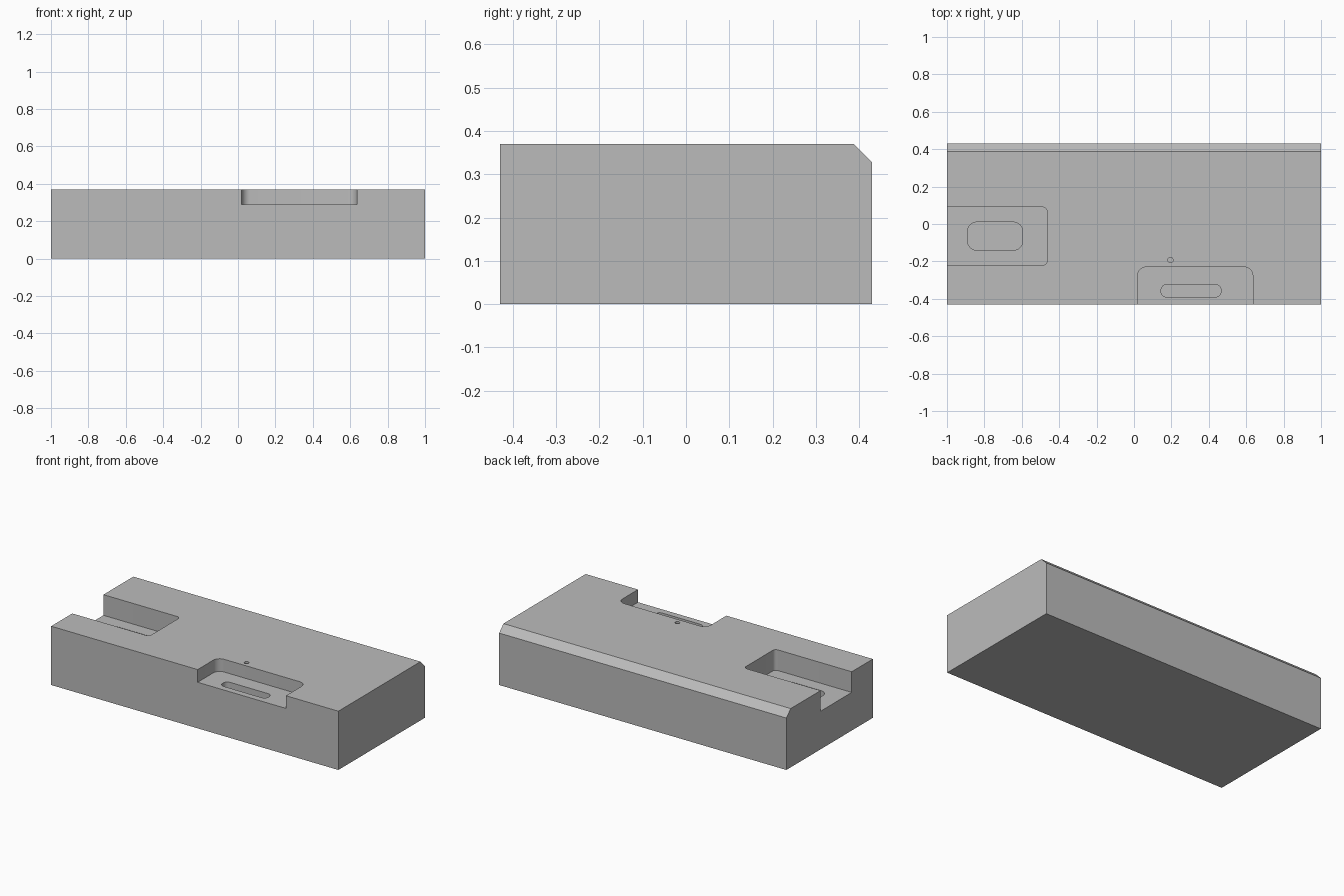
import bpy, bmesh
from math import cos, sin, pi, radians

old = bpy.data.objects.get("Cube")
if old:
    bpy.data.objects.remove(old, do_unlink=True)

grey = bpy.data.materials.new("plain grey")
grey.use_nodes = True
colour = (0.5, 0.5, 0.5, 1)
grey.diffuse_color = colour
grey.node_tree.nodes["Principled BSDF"].inputs["Base Color"].default_value = colour

TOP = 0.37


def prism(name, points, offset):
    """Extrude a closed outline along an offset vector."""
    bm = bmesh.new()
    face = bm.faces.new([bm.verts.new(p) for p in points])
    moved = bmesh.ops.extrude_face_region(bm, geom=[face])["geom"]
    verts = [v for v in moved if isinstance(v, bmesh.types.BMVert)]
    bmesh.ops.translate(bm, verts=verts, vec=offset)
    bmesh.ops.recalc_face_normals(bm, faces=bm.faces)
    mesh = bpy.data.meshes.new(name)
    bm.to_mesh(mesh)
    bm.free()
    mesh.materials.append(grey)
    obj = bpy.data.objects.new(name, mesh)
    bpy.context.collection.objects.link(obj)
    return obj


def rounded_outline(x0, x1, y0, y1, r, z, steps=8):
    """Rectangle with rounded corners, lying at height z."""
    corners = [(x1 - r, y1 - r), (x0 + r, y1 - r), (x0 + r, y0 + r), (x1 - r, y0 + r)]
    points = []
    for i, (cx, cy) in enumerate(corners):
        for s in range(steps + 1):
            a = (i + s / steps) * pi / 2
            points.append((cx + r * cos(a), cy + r * sin(a), z))
    return points


# Block with a chamfer along the rear top edge
profile = [(-0.43, 0), (0.43, 0), (0.43, 0.327), (0.387, TOP), (-0.43, TOP)]
block = prism("block", [(-1, y, z) for y, z in profile], (2, 0, 0))

# Recesses: x range, y range, corner radius, floor height
recesses = {
    "side_pocket": (-1.2, -0.465, -0.22, 0.09, 0.022, 0.24),
    "front_pocket": (0.02, 0.635, -0.6, -0.23, 0.045, 0.29),
    "side_slot": (-0.89, -0.595, -0.14, 0.01, 0.05, 0.12),
    "front_slot": (0.145, 0.465, -0.39, -0.325, 0.028, 0.17),
}
cutters = []
for name, (x0, x1, y0, y1, r, floor) in recesses.items():
    outline = rounded_outline(x0, x1, y0, y1, r, floor)
    cutters.append(prism(name + "_cutter", outline, (0, 0, 0.5 - floor)))

# Small round pin hole behind the front pocket
ring = [(0.195 + 0.014 * cos(i * pi / 12), -0.193 + 0.014 * sin(i * pi / 12), 0.25)
        for i in range(24)]
cutters.append(prism("pin_hole_cutter", ring, (0, 0, 0.25)))

bpy.context.view_layer.objects.active = block
for cutter in cutters:
    mod = block.modifiers.new(cutter.name, "BOOLEAN")
    mod.operation = "DIFFERENCE"
    mod.solver = "EXACT"
    mod.object = cutter
    bpy.ops.object.modifier_apply(modifier=mod.name)
    bpy.data.objects.remove(cutter, do_unlink=True)

bpy.ops.object.select_all(action="DESELECT")
block.select_set(True)
bpy.ops.object.shade_smooth_by_angle(angle=radians(30))
